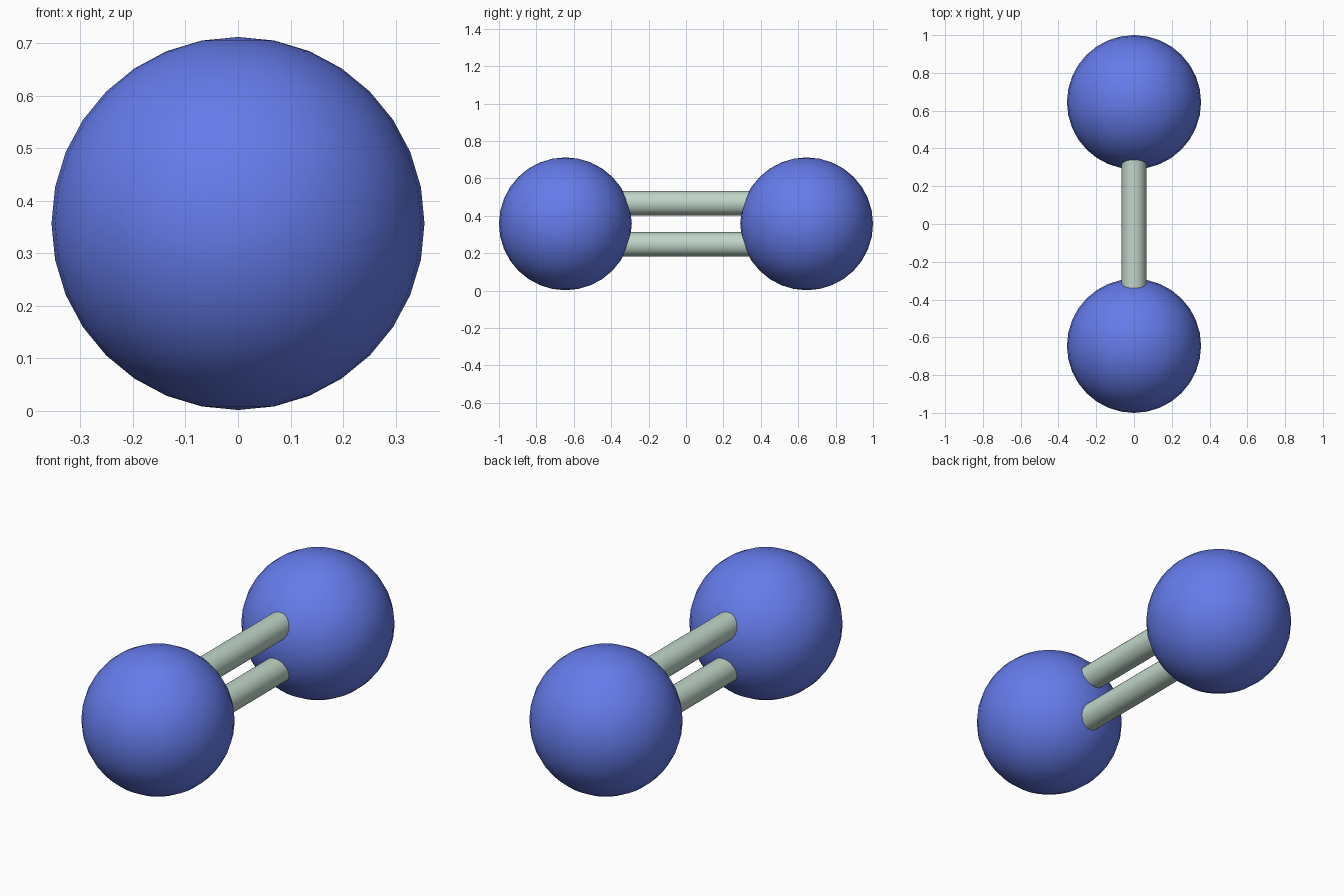
import bpy
from math import radians

if "Cube" in bpy.data.objects:
    bpy.data.objects.remove(bpy.data.objects["Cube"])

R, CY, CZ = 0.355, 0.645, 0.357      # ball radius, centre offset, height
ROD_R, ROD_DZ = 0.065, 0.11          # bond radius, offset from the centre line


def material(name, rgb):
    m = bpy.data.materials.new(name)
    m.diffuse_color = (*rgb, 1)
    m.use_nodes = True
    m.node_tree.nodes["Principled BSDF"].inputs["Base Color"].default_value = m.diffuse_color
    return m


def finish(name, mat):
    ob = bpy.context.object
    ob.name = name
    ob.data.materials.append(mat)
    bpy.ops.object.shade_smooth_by_angle(angle=radians(40))


blue = material("atom_blue", (0.13, 0.20, 0.83))
pale = material("bond_pale_green", (0.53, 0.67, 0.58))

# Two atoms
for name, s in (("front_atom", -1), ("back_atom", 1)):
    bpy.ops.mesh.primitive_uv_sphere_add(segments=32, ring_count=16, radius=R,
                                         location=(0, s * CY, CZ))
    finish(name, blue)

# Double bond: two parallel rods running into the atoms
for name, s in (("lower_bond", -1), ("upper_bond", 1)):
    bpy.ops.mesh.primitive_cylinder_add(vertices=32, radius=ROD_R, depth=2 * CY,
                                        location=(0, 0, CZ + s * ROD_DZ),
                                        rotation=(radians(90), 0, 0))
    finish(name, pale)
